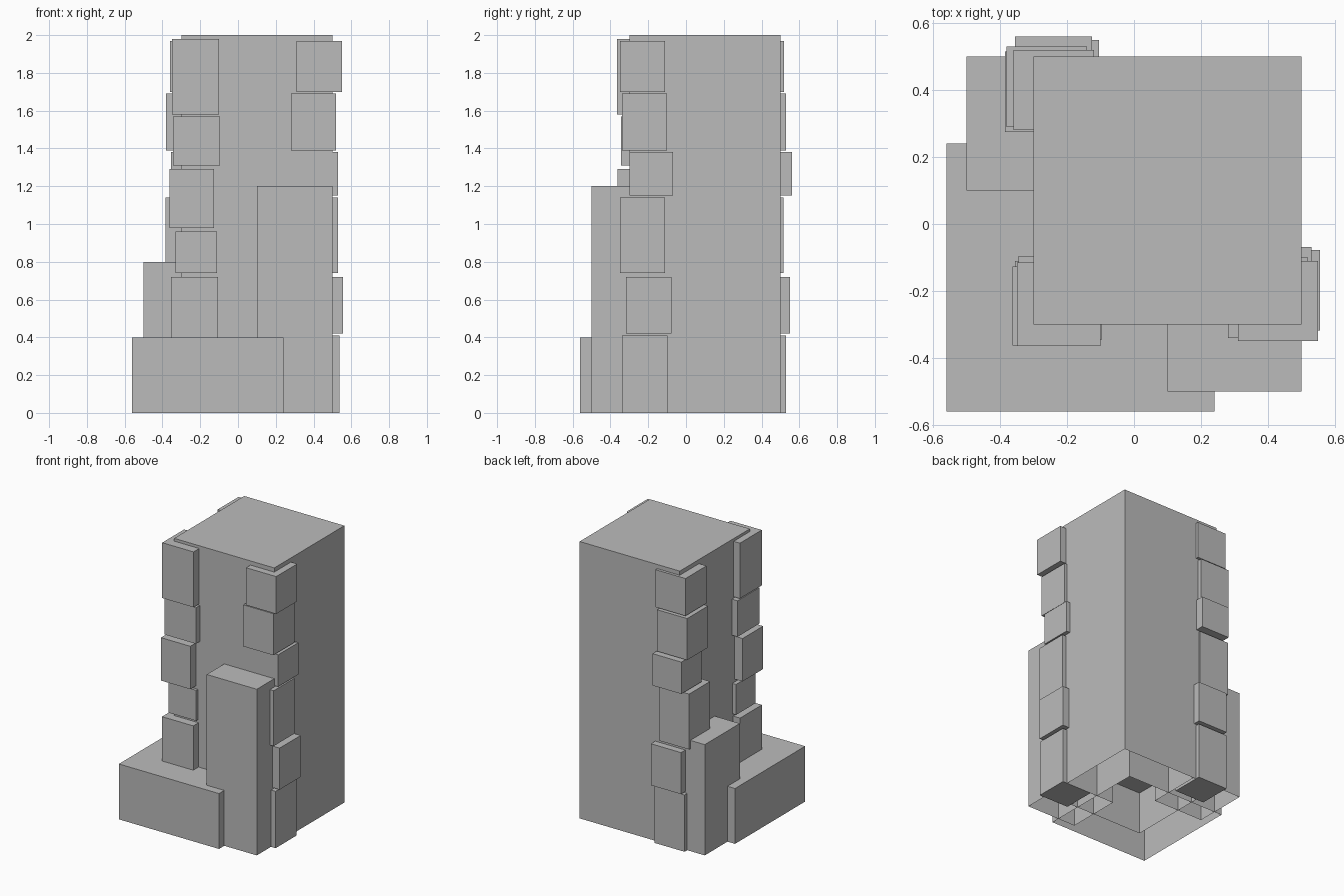
import bpy
import bmesh
from mathutils import Matrix, Vector

default_cube = bpy.data.objects.get("Cube")
if default_cube:
    bpy.data.objects.remove(default_cube, do_unlink=True)

stone_grey = bpy.data.materials.new("stone_grey")
stone_grey.use_nodes = True
colour = (0.5, 0.5, 0.5, 1)
stone_grey.diffuse_color = colour
stone_grey.node_tree.nodes["Principled BSDF"].inputs["Base Color"].default_value = colour


def add_box(mesh_data, low, high, open_bottom=False):
    """Add one box between two opposite corners."""
    low, high = Vector(low), Vector(high)
    size = high - low
    placement = Matrix.Translation((low + high) / 2) @ Matrix.Diagonal((*size, 1))
    verts = bmesh.ops.create_cube(mesh_data, size=1, matrix=placement)["verts"]
    if open_bottom:
        faces = {face for vert in verts for face in vert.link_faces}
        floor = min(faces, key=lambda face: face.calc_center_median().z)
        bmesh.ops.delete(mesh_data, geom=[floor], context="FACES_ONLY")


def finish_object(name, mesh_data):
    """Turn the built geometry into a named flat-shaded object."""
    mesh = bpy.data.meshes.new(name)
    mesh_data.to_mesh(mesh)
    mesh_data.free()
    mesh.materials.append(stone_grey)
    part = bpy.data.objects.new(name, mesh)
    bpy.context.collection.objects.link(part)
    return part


def make_block(name, low, high):
    """Make a hollow block that has no underside."""
    mesh_data = bmesh.new()
    add_box(mesh_data, low, high, open_bottom=True)
    finish_object(name, mesh_data)


def make_corner_stones(name, bands, stones):
    """Stack square corner stones, given as centre x, centre y and width."""
    mesh_data = bmesh.new()
    for (bottom, top), (x, y, width) in zip(bands, stones):
        half = width / 2
        add_box(mesh_data, (x - half, y - half, bottom), (x + half, y + half, top))
    finish_object(name, mesh_data)


# Main tower and the lower blocks built against it
make_block("tower", (-0.3, -0.3, 0), (0.5, 0.5, 2))
make_block("wide_base_block", (-0.56, -0.56, 0), (0.24, 0.24, 0.4))
make_block("front_buttress", (0.1, -0.5, 0), (0.5, -0.1, 1.2))
make_block("side_buttress", (-0.5, 0.1, 0), (-0.1, 0.5, 0.8))

# Heights of the stone courses, from the top down
full_bands = [(1.7, 1.97), (1.39, 1.69), (1.15, 1.38), (0.74, 1.14), (0.42, 0.72), (0, 0.41)]
short_bands = [(1.58, 1.98), (1.31, 1.57), (0.98, 1.29), (0.74, 0.96), (0.31, 0.72)]

# Corner stones on three of the four tower corners
make_corner_stones("front_left_corner_stones", full_bands, [
    (0.43, -0.23, 0.24),
    (0.4, -0.22, 0.24),
    (0.415, -0.184, 0.23),
    (0.41, -0.23, 0.24),
    (0.435, -0.198, 0.24),
    (0.417, -0.218, 0.24),
])
make_corner_stones("back_right_corner_stones", full_bands, [
    (-0.24, 0.4, 0.24),
    (-0.26, 0.41, 0.24),
    (-0.24, 0.445, 0.23),
    (-0.265, 0.395, 0.24),
    (-0.225, 0.43, 0.24),
    (-0.24, 0.41, 0.24),
])
make_corner_stones("front_right_corner_stones", short_bands, [
    (-0.225, -0.24, 0.25),
    (-0.22, -0.22, 0.25),
    (-0.245, -0.245, 0.235),
    (-0.22, -0.21, 0.22),
    (-0.23, -0.235, 0.25),
])
